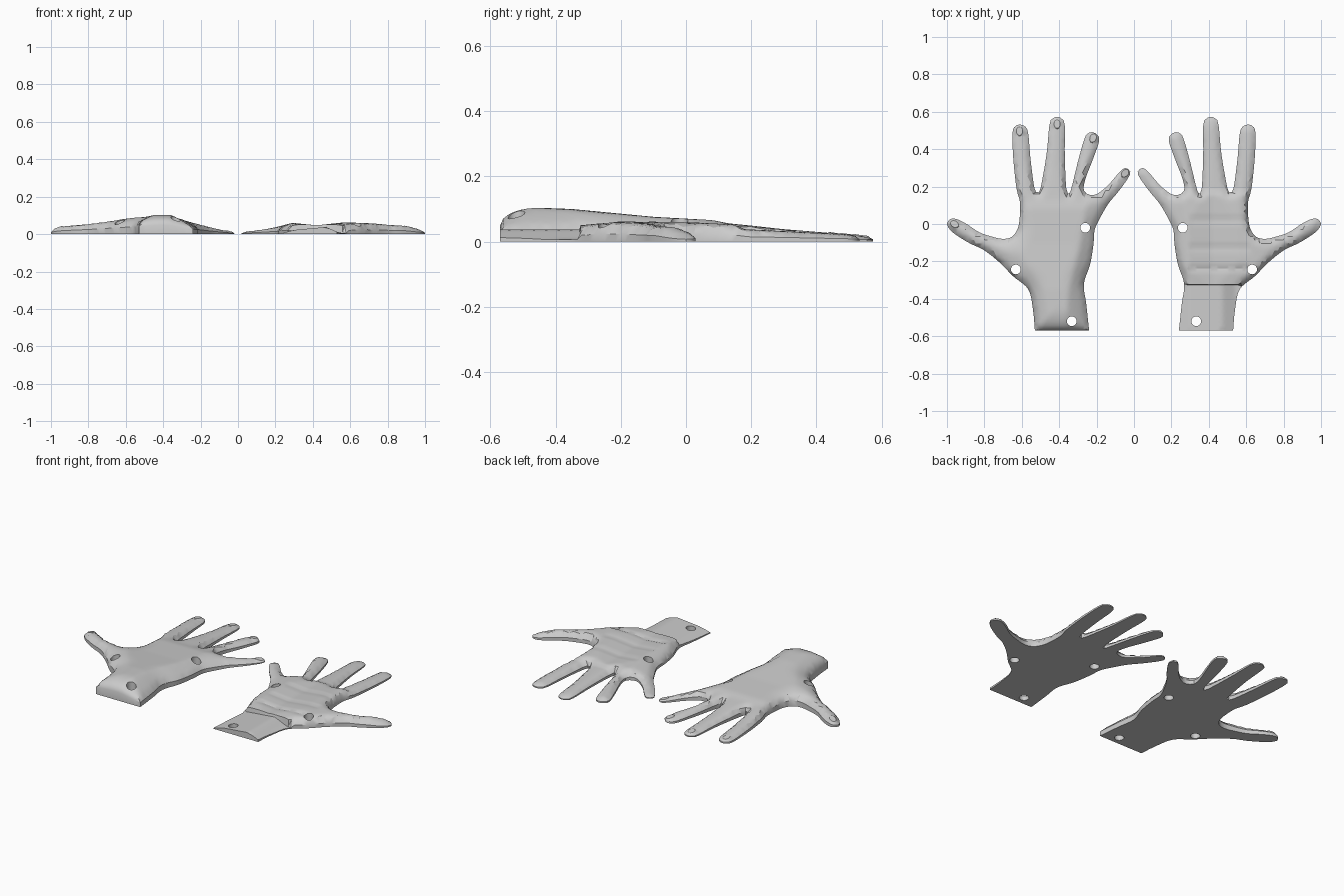
import bpy, bmesh, math
from mathutils import Vector
from mathutils.geometry import delaunay_2d_cdt, intersect_point_line

if "Cube" in bpy.data.objects:
    bpy.data.objects.remove(bpy.data.objects["Cube"])

# Hand silhouette (wrist, thumb, index, middle, ring, little finger, wrist)
OUTLINE = [
    (.53, -.57), (.54, -.46), (.565, -.35), (.645, -.28), (.725, -.20), (.805, -.138),
    (.875, -.105), (.94, -.066), (.98, -.035), (1.0, 0), (.982, .026), (.95, .027),
    (.895, 0), (.83, -.043), (.765, -.066), (.70, -.08), (.652, -.068), (.62, -.02),
    (.61, .05), (.61, .12), (.628, .19), (.645, .345), (.65, .48), (.64, .518),
    (.612, .532), (.58, .52), (.565, .48), (.553, .345), (.532, .19), (.515, .172),
    (.50, .19), (.468, .37), (.452, .53), (.437, .562), (.41, .573), (.383, .56),
    (.37, .525), (.37, .37), (.362, .19), (.345, .165), (.33, .21), (.297, .345),
    (.267, .45), (.25, .482), (.222, .491), (.195, .475), (.186, .445), (.22, .345),
    (.26, .24), (.268, .18), (.235, .155), (.195, .162), (.136, .21), (.08, .275),
    (.048, .30), (.02, .28), (.032, .245), (.083, .174), (.136, .11), (.18, .035),
    (.21, -.03), (.217, -.11), (.235, -.217), (.268, -.32), (.255, -.43), (.24, -.57)]
HOLES = [(.26, -.02), (.632, -.243), (.333, -.52)]
HOLE_R = .026
# Nail centre, pointing angle
NAILS = [(.612, .497, 90), (.411, .535, 90), (.219, .46, 112), (.048, .272, 135), (.96, .0, 30)]


def ring(cx, cy, rx, ry, ang, n):
    c, s = math.cos(math.radians(ang)), math.sin(math.radians(ang))
    pts = []
    for i in range(n):
        a = 2 * math.pi * i / n
        u, v = rx * math.cos(a), ry * math.sin(a)
        pts.append(Vector((cx + u * c - v * s, cy + u * s + v * c)))
    return pts


def smooth_outline(pts):
    """Catmull-Rom through the points; the flat wrist end stays straight."""
    P = [Vector(p) for p in pts]
    out, n = [], len(P)
    for i in range(n):
        b, c = P[i], P[(i + 1) % n]
        if i == n - 1:
            out += [b.lerp(c, k / 8) for k in range(8)]
            continue
        a = P[i - 1] if i > 0 else b
        d = P[i + 2] if i + 2 < n else c
        steps = max(2, round((c - b).length / .022))
        for k in range(steps):
            t = k / steps
            out.append(.5 * (2 * b + (c - a) * t + (2 * a - 5 * b + 4 * c - d) * t * t
                             + (3 * b - a - 3 * c + d) * t ** 3))
    return out


def inside(p, poly):
    hit, j = False, len(poly) - 1
    for i in range(len(poly)):
        a, b = poly[i], poly[j]
        if (a.y > p.y) != (b.y > p.y) and p.x < (b.x - a.x) * (p.y - a.y) / (b.y - a.y) + a.x:
            hit = not hit
        j = i
    return hit


def edge_dist(p, poly):
    best = 9
    for i in range(len(poly)):
        q, t = intersect_point_line(p, poly[i - 1], poly[i])
        t = min(1, max(0, t))
        best = min(best, (p - poly[i - 1].lerp(poly[i], t)).length)
    return best


def ramp(v, table):
    if v <= table[0][0]:
        return table[0][1]
    for (a, fa), (b, fb) in zip(table, table[1:]):
        if v <= b:
            return fa + (fb - fa) * (v - a) / (b - a)
    return table[-1][1]


def dome(d, w, rim):
    t = min(1, d / w)
    return rim + (1 - rim) * math.sqrt(max(0, 1 - (1 - t) ** 2))


def back_height(p, d):
    h = min(ramp(p.y, [(-.57, .108), (-.35, .1), (-.1, .076), (.08, .066), (.13, .056),
                       (.2, .049), (.3, .038), (.4, .03), (.57, .016)]),
            ramp(p.x, [(.02, .01), (.1, .026), (.25, .062), (.37, .108), (.43, .108),
                       (.6, .082), (.8, .055), (.95, .04), (1, .024)]))
    w = ramp(p.y, [(-.57, .13), (-.3, .13), (0, .09), (.15, .045)])
    w = min(w, ramp(p.x, [(.6, .13), (.8, .05)]))
    return h * dome(d, w, .45)


def palm_height(p, d):
    if p.y < -.325:   # thin wedge-shaped wrist
        return ramp(p.x, [(.24, .006), (.3, .022), (.47, .038), (.545, .006)])
    h = min(ramp(p.y, [(-.325, .05), (-.2, .062), (0, .06), (.15, .052), (.18, .038),
                       (.3, .032), (.5, .022), (.57, .014)]),
            ramp(p.x, [(.02, .012), (.1, .021), (.2, .036), (.29, .06), (.42, .047),
                       (.57, .063), (.7, .058), (.9, .045), (1, .018)]))
    if .3 < p.x < .62:   # palm creases
        for cy in (-.24, -.13, .02):
            h -= .006 * math.exp(-((p.y - cy) / .012) ** 2)
    return h * dome(d, .05, .4)


def build_hand(name, height, mirror, nails, extra_lines):
    outline = smooth_outline(OUTLINE)
    holes = [ring(x, y, HOLE_R, HOLE_R, 0, 20) for x, y in HOLES]
    nail_rings = []
    if nails:
        for x, y, a in NAILS:
            nail_rings += [ring(x, y, .027, .021, a, 14), ring(x, y, .023, .017, a, 14)]
    pts, edges = [], []
    for loop in [outline] + holes + nail_rings:
        s, n = len(pts), len(loop)
        pts += loop
        edges += [(s + i, s + (i + 1) % n) for i in range(n)]
    for y in extra_lines:   # dense rows keep steps crisp
        pts += [Vector((.29 + .0149 * i, y)) for i in range(19)]
    step = .019
    for j in range(62):
        for i in range(54):
            p = Vector(((i + .5 * (j % 2)) * step, -.58 + j * step))
            if not inside(p, outline) or edge_dist(p, outline) < .009:
                continue
            if any((p - Vector(c)).length < HOLE_R + .006 for c in HOLES):
                continue
            if nails and any((p - Vector(n[:2])).length < .03 for n in NAILS):
                continue
            pts.append(p)
    vs, _, fs, *_ = delaunay_2d_cdt(pts, edges, [], 0, 1e-5)
    faces = []
    for f in fs:
        c = sum((vs[i] for i in f), Vector((0, 0))) / len(f)
        if inside(c, outline) and not any(inside(c, h) for h in holes):
            faces.append(f)
    used = sorted({i for f in faces for i in f})
    sx = -1 if mirror else 1
    bm = bmesh.new()
    top, bot = {}, {}
    for i in used:
        p = vs[i]
        z = height(p, edge_dist(p, outline))
        for k in range(1, len(nail_rings), 2):   # slightly raised nails
            if any((p - q).length < .001 for q in nail_rings[k]):
                z += .003
        top[i] = bm.verts.new((sx * p.x, p.y, max(.004, z)))
        bot[i] = bm.verts.new((sx * p.x, p.y, 0))
    count = {}
    for f in faces:
        bm.faces.new([top[i] for i in f])
        bm.faces.new([bot[i] for i in reversed(f)])
        for a, b in zip(f, list(f[1:]) + [f[0]]):
            key = (min(a, b), max(a, b))
            count[key] = None if key in count else (a, b)
    for e in count.values():   # side walls and hole walls
        if e:
            a, b = e
            bm.faces.new([top[b], top[a], bot[a], bot[b]])
    bmesh.ops.recalc_face_normals(bm, faces=bm.faces[:])
    me = bpy.data.meshes.new(name)
    bm.to_mesh(me)
    bm.free()
    me.materials.append(grey)
    ob = bpy.data.objects.new(name, me)
    bpy.context.collection.objects.link(ob)
    bpy.ops.object.select_all(action='DESELECT')
    ob.select_set(True)
    bpy.context.view_layer.objects.active = ob
    bpy.ops.object.shade_smooth_by_angle(angle=math.radians(30))


grey = bpy.data.materials.new("light grey")
grey.diffuse_color = (.6, .6, .6, 1)
grey.use_nodes = True
grey.node_tree.nodes["Principled BSDF"].inputs["Base Color"].default_value = grey.diffuse_color

# Back-of-hand half on the left, palm half on the right
build_hand("hand_back_half", back_height, True, True, [])
build_hand("hand_palm_half", palm_height, False, False, [-.327, -.323])
